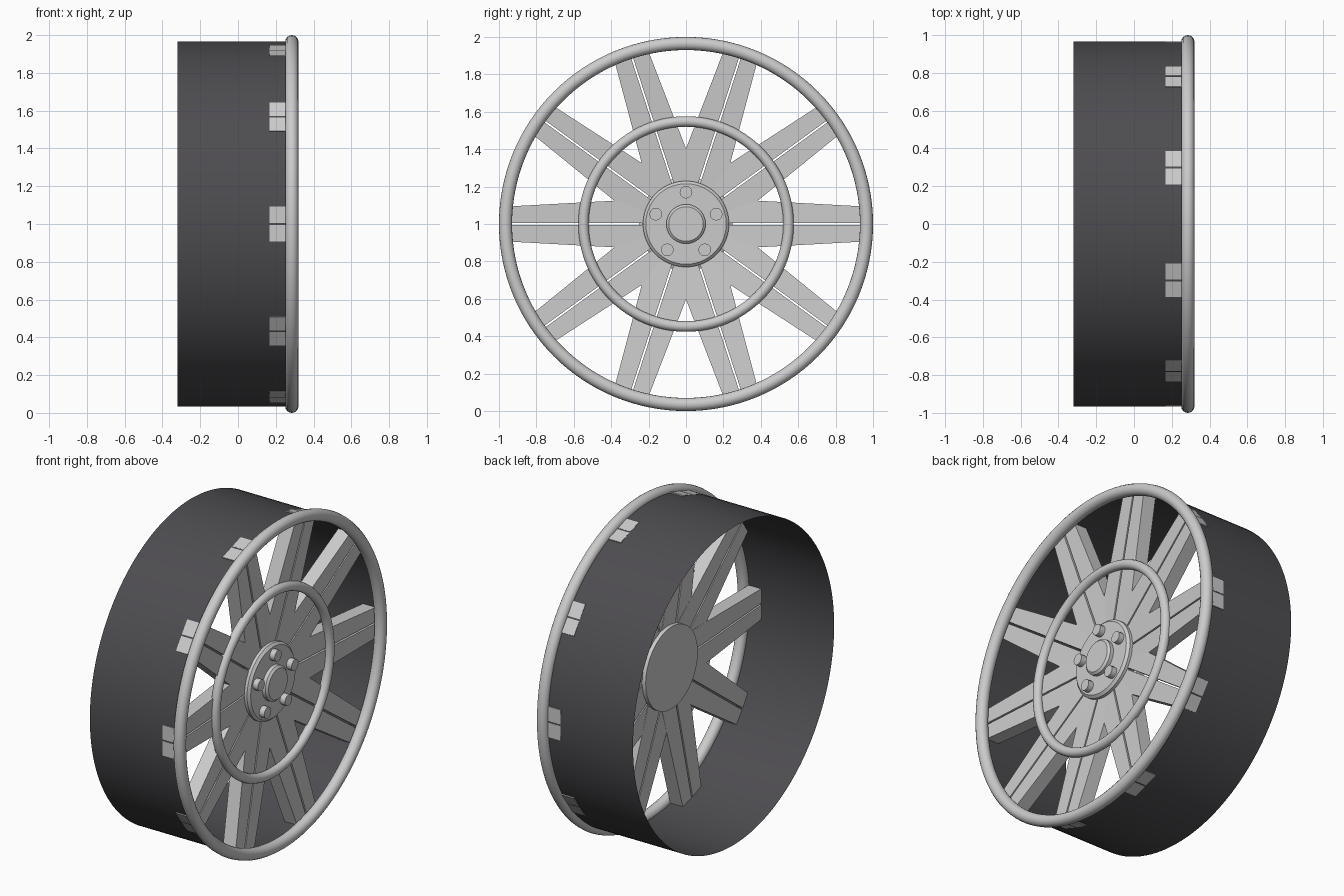
import bpy
import bmesh
from math import cos, sin, pi, radians
from mathutils import Matrix, Vector

cube = bpy.data.objects.get("Cube")
if cube:
    bpy.data.objects.remove(cube, do_unlink=True)

CENTRE = Vector((0, 0, 1))


def material(name, colour):
    m = bpy.data.materials.new(name)
    m.use_nodes = True
    m.diffuse_color = (*colour, 1)
    bsdf = m.node_tree.nodes["Principled BSDF"]
    bsdf.inputs["Base Color"].default_value = (*colour, 1)
    return m


SILVER = material("silver metal", (0.6, 0.6, 0.605))
DARK = material("dark barrel", (0.075, 0.072, 0.08))


def make_object(name, bm, mat, smooth=True):
    bmesh.ops.recalc_face_normals(bm, faces=bm.faces)
    mesh = bpy.data.meshes.new(name)
    bm.to_mesh(mesh)
    bm.free()
    mesh.materials.append(mat)
    ob = bpy.data.objects.new(name, mesh)
    ob.location = CENTRE
    bpy.context.collection.objects.link(ob)
    if smooth:
        bpy.ops.object.select_all(action="DESELECT")
        ob.select_set(True)
        bpy.context.view_layer.objects.active = ob
        bpy.ops.object.shade_smooth_by_angle(angle=radians(35))
    return ob


def lathe(name, profile, mat, sides=96, closed=False, offset=(0, 0)):
    """Spin (x, radius) points around an axis parallel to x."""
    bm = bmesh.new()
    pts = profile + profile[:1] if closed else profile
    verts = [bm.verts.new((x, 0, r)) for x, r in pts]
    edges = [bm.edges.new(pair) for pair in zip(verts, verts[1:])]
    bmesh.ops.spin(bm, geom=verts + edges, cent=(0, 0, 0), axis=(1, 0, 0),
                   angle=2 * pi, steps=sides, use_duplicate=False)
    bmesh.ops.remove_doubles(bm, verts=bm.verts, dist=0.0001)
    bmesh.ops.translate(bm, verts=bm.verts, vec=(0, *offset))
    return make_object(name, bm, mat)


def ring(name, x, major, minor, sides=16):
    circle = [(x + minor * cos(2 * pi * i / sides),
               major + minor * sin(2 * pi * i / sides)) for i in range(sides)]
    return lathe(name, circle, SILVER, 128, closed=True)


# Open barrel, outer rim and inner ring
lathe("barrel", [(-0.32, 0.9665), (0.28, 0.9665)], DARK, 128)
ring("outer_rim", 0.285, 0.965, 0.035)
ring("inner_ring", 0.232, 0.548, 0.028)

# Ten dished, tapering spokes, each split by a narrow slot
ROOT, TIP = 0.04, 0.967
DEPTH = 0.085


def add_half_spoke(bm, side, turn):
    corners = []
    for r, half_width, front in ((ROOT, 0.143, 0.192), (TIP, 0.093, 0.253)):
        for x in (front, front - DEPTH):
            for w in (0.005, half_width):
                corners.append(bm.verts.new(turn @ Vector((x, r, side * w))))
    bmesh.ops.convex_hull(bm, input=corners)


bm = bmesh.new()
for k in range(10):
    turn = Matrix.Rotation(k * pi / 5, 3, "X")
    for side in (-1, 1):
        add_half_spoke(bm, side, turn)
make_object("spokes", bm, SILVER, smooth=False)

# Hub with bevelled front, centre cap and five lug bolts
lathe("hub", [(0.096, 0), (0.096, 0.25), (0.15, 0.25), (0.16, 0.23),
              (0.222, 0.23), (0.236, 0.215), (0.236, 0)], SILVER)
lathe("centre_cap", [(0.22, 0), (0.22, 0.105), (0.258, 0.105),
                     (0.27, 0.092), (0.27, 0)], SILVER, 64)
for k in range(5):
    a = pi / 2 + k * 2 * pi / 5
    lathe(f"lug_bolt_{k + 1}", [(0.22, 0), (0.22, 0.034), (0.27, 0.034), (0.27, 0)],
          SILVER, 12, offset=(0.17 * cos(a), 0.17 * sin(a)))
